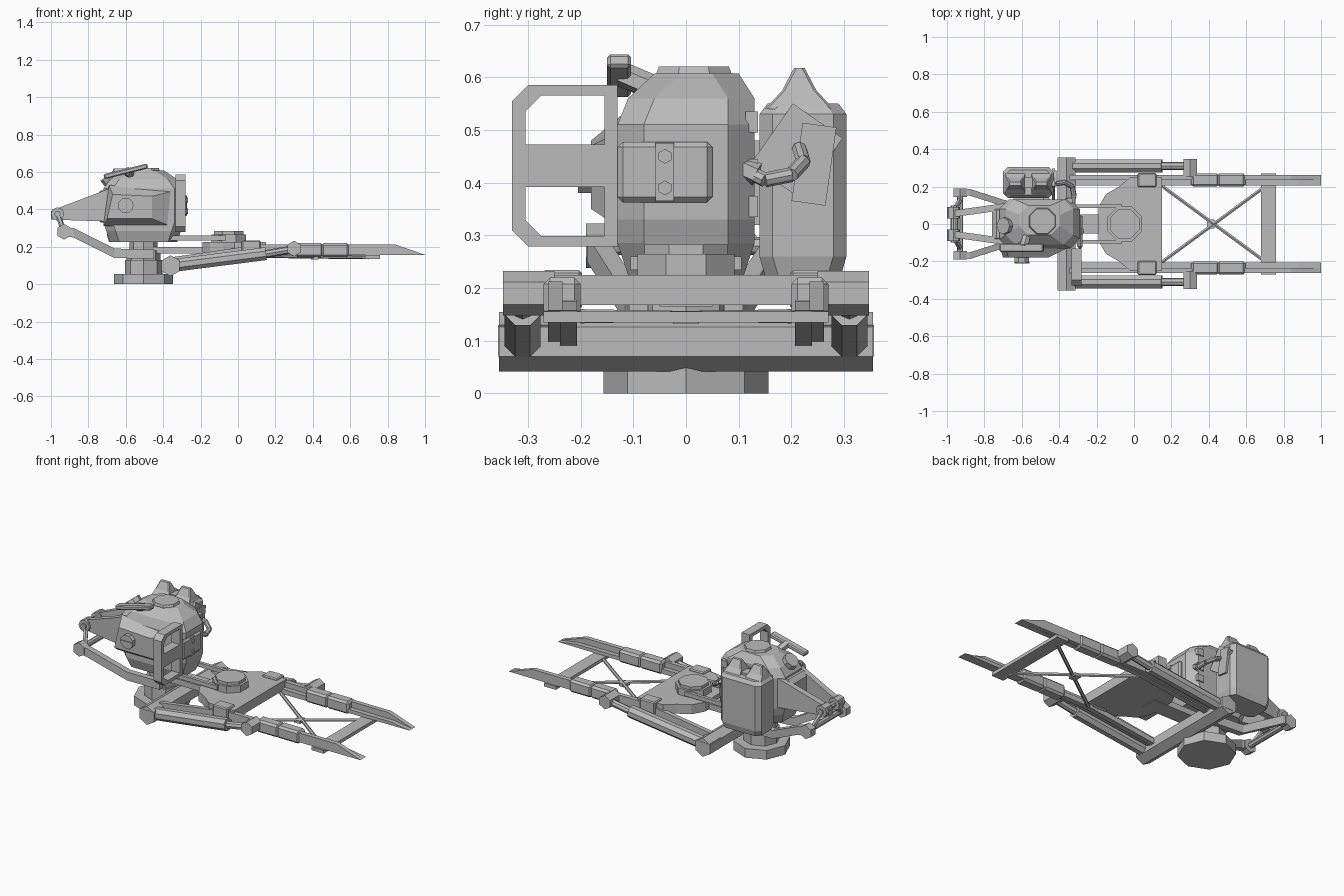
import bpy, bmesh, math
from mathutils import Vector, Matrix

cube = bpy.data.objects.get("Cube")
if cube:
    bpy.data.objects.remove(cube, do_unlink=True)

grey = bpy.data.materials.new("plain_grey")
grey.use_nodes = True
grey.diffuse_color = (.5, .5, .5, 1)
grey.node_tree.nodes["Principled BSDF"].inputs["Base Color"].default_value = grey.diffuse_color


def finish(name, bm, chamfer=0):
    bmesh.ops.recalc_face_normals(bm, faces=bm.faces)
    mesh = bpy.data.meshes.new(name)
    bm.to_mesh(mesh)
    bm.free()
    mesh.materials.append(grey)
    part = bpy.data.objects.new(name, mesh)
    bpy.context.collection.objects.link(part)
    if chamfer:
        modifier = part.modifiers.new("chamfer", "BEVEL")
        modifier.width = chamfer
        modifier.segments = 1


def loft(name, rings):
    """Skin equal-length point rings and cap both ends."""
    bm = bmesh.new()
    loops = [[bm.verts.new(point) for point in ring] for ring in rings]
    count = len(loops[0])
    for low, high in zip(loops, loops[1:]):
        for i in range(count):
            j = (i + 1) % count
            bm.faces.new((low[i], low[j], high[j], high[i]))
    bm.faces.new(loops[0])
    bm.faces.new(loops[-1])
    finish(name, bm)


def box(name, at, size, chamfer=0, tilt=0, axis="X"):
    bm = bmesh.new()
    place = Matrix.Translation(at) @ Matrix.Rotation(math.radians(tilt), 4, axis)
    bmesh.ops.create_cube(bm, size=1, matrix=place @ Matrix.Diagonal((*size, 1)))
    finish(name, bm, chamfer)


def rod(name, start, end, radius, sides=8, taper=1, flat=False):
    """Prism between two points; flat turns a side, not a corner, to the axes."""
    start, end = Vector(start), Vector(end)
    along = end - start
    turn = Matrix.Rotation(math.pi / sides if flat else 0, 4, "Z")
    place = Matrix.Translation((start + end) / 2) @ along.to_track_quat("Z", "Y").to_matrix().to_4x4()
    bm = bmesh.new()
    bmesh.ops.create_cone(bm, cap_ends=True, segments=sides, radius1=radius, radius2=radius * taper,
                          depth=along.length, matrix=place @ turn)
    finish(name, bm)


def chamfered(x, y, z, length, width, cut):
    """Horizontal rectangle ring with cut corners."""
    a, b = length / 2, width / 2
    corner = [(a, b - cut), (a - cut, b)]
    quarter = corner + [(-u, v) for u, v in reversed(corner)]
    return [(x + u, y + v, z) for u, v in quarter + [(-u, -v) for u, v in quarter]]


def side_plate(name, outline, y, thickness):
    """Extrude an x-z outline along y."""
    loft(name, [[(x, side, z) for x, z in outline]
                for side in (y - thickness / 2, y + thickness / 2)])


# Base foot and swivel column
middle = -.505
bottom = 0
for name, top, radius in (("base_foot", .055, .157), ("lower_collar", .13, .1),
                          ("middle_collar", .18, .09), ("column", .24, .075),
                          ("upper_collar", .28, .115)):
    rod(name, (middle, 0, bottom), (middle, 0, top), radius)
    bottom = top

# Head housing with stepped roof
loft("head_housing", [chamfered(middle, y, z, length, width, .05) for y, z, length, width in (
    (0, .225, .36, .22), (0, .285, .4, .26), (0, .33, .43, .26),
    (0, .51, .43, .26), (.01, .56, .36, .24), (.02, .607, .22, .16))])
hatch = Vector((-.49, .015, .6))
rod("roof_hatch", hatch, hatch + Vector((0, 0, .02)), .08, taper=.9, flat=True)

# Rear panel on the head with bolts and side lugs
panel = Vector((-.29, -.04, .42))
box("rear_panel", panel, (.03, .18, .115), chamfer=.01)
box("rear_strip", panel + Vector((.013, 0, 0)), (.01, .035, .11))
for offset in (-.03, .03):
    bolt = panel + Vector((.01, 0, offset))
    rod("panel_bolt", bolt, bolt + Vector((.013, 0, 0)), .014, sides=6)
for z in (.355, .425, .515):
    box("side_lug", (-.35, .125, z), (.04, .024, .04))

# Cheek plate with round pivot
cheek = Vector((-.6, -.17, .42))
loft("cheek_plate", [
    [(-.72, -.12, .31), (-.36, -.12, .31), (-.34, -.12, .5), (-.69, -.12, .53)],
    [(-.7, -.18, .35), (-.46, -.18, .35), (-.46, -.18, .47), (-.67, -.18, .48)]])
rod("cheek_pivot", cheek, cheek - Vector((0, .035, 0)), .043, flat=True)
box("pivot_slot", cheek - Vector((0, .035, 0)), (.08, .01, .01))

# Open shield frame: cut-corner ring with a middle bar
shield = Vector((-.307, -.23, .432))
thick = .055


def shield_ring(x, width, height, cut):
    flat_ring = chamfered(0, 0, 0, width, height, cut)
    # The inboard corners stay nearly square
    return [shield + Vector((x, u if u < 0 else width / 2, v if u < 0 else math.copysign(height / 2, v)))
            for u, v, _ in flat_ring]


bm = bmesh.new()
walls = [[bm.verts.new(p) for p in shield_ring(x, width, height, .03)]
         for x, width, height in ((-thick / 2, .2, .306), (thick / 2, .2, .306),
                                  (thick / 2, .15, .266), (-thick / 2, .15, .266))]
for low, high in zip(walls, walls[1:] + walls[:1]):
    for i in range(len(low)):
        j = (i + 1) % len(low)
        bm.faces.new((low[i], low[j], high[j], high[i]))
bmesh.ops.remove_doubles(bm, verts=bm.verts, dist=.001)
finish("shield_frame", bm)
box("shield_middle_bar", shield, (thick, .2, .08))

# Tapering snout arms, hinge and lower linkage
hinge = Vector((-.965, 0, .375))
lower = Vector((-.93, 0, .28))
for side in (1, -1):
    out = Vector((0, side, 0))
    loft("snout_arm", [[(x, side * (.05 + (x + 1) * .14) + edge, z) for x, z in (
        (-1, .345), (-1, .39), (-.94, .415), (-.69, .51), (-.69, .335))] for edge in (-.018, .018)])
    rod("snout_knuckle", hinge + out * .03, hinge + out * .09, .036)
    rod("link_joint", lower + out * .145, lower + out * .19, .042, sides=6)
    rod("snout_hanger", hinge + out * .07, lower + out * .13, .014, sides=6)
    loft("link_arm", [[(x, side * y + u * .018, z + v * .025)
                       for u, v in ((-1, -1), (1, -1), (1, 1), (-1, 1))]
                      for x, y, z in ((-.93, .17, .28), (-.88, .17, .275), (-.66, .1, .165), (-.45, .09, .16))])
for name, pin, reach in (("snout_pin", hinge, .1), ("link_pin", lower, .17)):
    rod(name, pin - Vector((0, reach, 0)), pin + Vector((0, reach, 0)), .017)
box("snout_root", (-.71, 0, .415), (.1, .2, .17), chamfer=.025)

# Tilted lamp and brow cap
rod("brow_cap", (-.66, -.01, .53), (-.7, -.01, .58), .045)
box("lamp_bar", (-.6, -.127, .603), (.24, .045, .027), chamfer=.006, tilt=-14, axis="Y")
rod("lamp_stem", (-.59, -.12, .605), (-.57, -.05, .575), .024, sides=6)

# Side pack with two pods on top
pack_x, pack_y = -.565, .222
loft("side_pack", [chamfered(pack_x, pack_y, z, .27 - inset, .165 - inset, .025)
                   for z, inset in ((.225, .02), (.26, 0), (.53, 0), (.55, .03))])
for offset in (-.07, .07):
    loft("pack_pod", [chamfered(pack_x + offset, .215, z, length, width, .005)
                      for z, length, width in ((.54, .11, .13), (.575, .09, .065), (.618, .06, .02))])
box("pack_bridge", (pack_x, pack_y, .55), (.12, .06, .025))
box("pack_cover", (-.43, .21, .46), (.015, .115, .14), tilt=-35)
box("pack_plate", (-.42, .243, .435), (.012, .065, .15), tilt=-8)
box("pack_mount", (pack_x, .13, .4), (.16, .06, .16))

# Bent hose from head to pack
hose = [(-.34, .11, .425), (-.32, .15, .405), (-.33, .2, .415), (-.37, .223, .44), (-.42, .215, .465)]
for start, end in zip(hose, hose[1:]):
    rod("hose", start, end, .014)
rod("hose_socket", (-.34, .1, .43), (-.335, .135, .415), .023, sides=6)

# Chassis: hex axle, turntable deck and disc
rod("axle", (-.36, -.355, .098), (-.36, .355, .098), .056, sides=6)
half = [(.15, .25), (-.02, .25), (-.08, .2), (-.15, .16), (-.19, .09)]
outline = half + [(x, -y) for x, y in reversed(half)]
loft("turntable_deck", [[(x, y, z) for x, y in outline] for z in (.168, .225)])
rod("turntable_disc", (-.05, 0, .22), (-.05, 0, .265), .1, flat=True)
rod("turntable_cap", (-.05, 0, .265), (-.05, 0, .283), .085, flat=True)
box("spine", (-.3, 0, .182), (.4, .1, .035))
box("front_brace", (.72, 0, .145), (.08, .54, .02))
box("brace_hub", (.41, 0, .141), (.04, .05, .018))

for side in (1, -1):
    # Long rails with a lower inner flange, sleeves and blocks
    rail = side * .235
    side_plate("rail", [(-.38, .09), (-.38, .14), (.12, .212), (.84, .212), (1, .157), (.15, .155)],
               side * .248, .027)
    side_plate("rail_flange", [(-.36, .085), (-.36, .115), (.15, .18), (.88, .175), (1, .157), (.15, .15)],
               side * .223, .032)
    for name, x in (("rail_sleeve", .38), ("rail_sleeve_end", .52)):
        box(name, (x, rail, .182), (.15, .07, .075), chamfer=.012)
    box("deck_block", (.07, rail, .197), (.1, .075, .075), chamfer=.006)
    # Lifting piston with end joints
    piston = side * .31
    rod("piston_barrel", (-.36, piston, .098), (.15, piston, .163), .037, flat=True)
    rod("piston_rod", (.14, piston, .16), (.3, piston, .187), .021)
    rod("piston_joint", (.3, side * .25, .19), (.3, side * .347, .19), .042, sides=6)
    box("axle_cap", (-.36, side * .303, .1), (.09, .107, .06))
    # Links from head to disc and cross braces
    box("deck_link", (-.23, side * .095, .247), (.33, .02, .025))
    rod("cross_brace", (.14, side * .21, .15), (.7, side * -.2, .143), .01, sides=6)
